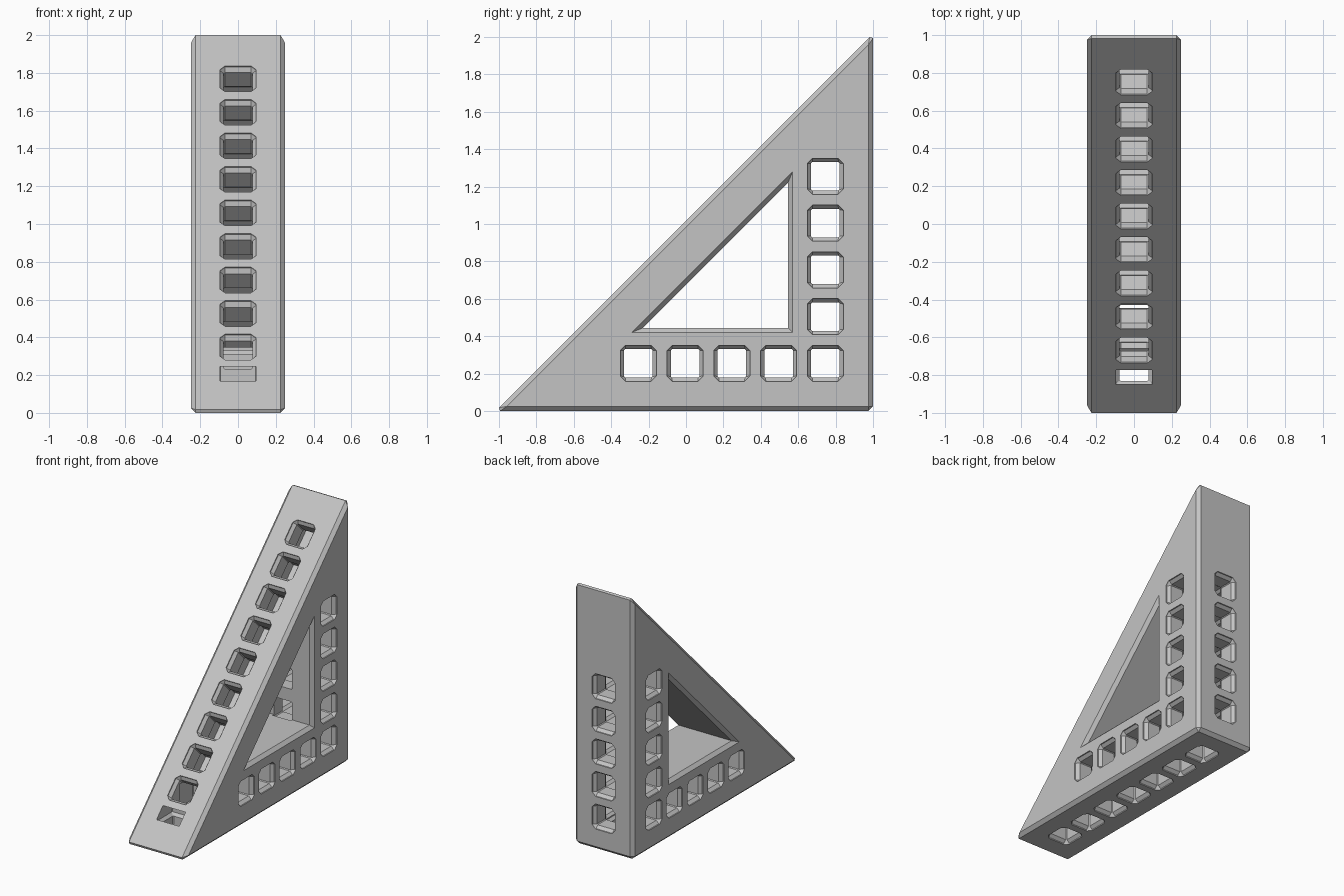
import bpy, bmesh
from mathutils import Vector

cube = bpy.data.objects.get("Cube")
if cube:
    bpy.data.objects.remove(cube)

grey = bpy.data.materials.new("light_grey")
grey.use_nodes = True
colour = (0.55, 0.55, 0.55, 1)
grey.diffuse_color = colour
grey.node_tree.nodes["Principled BSDF"].inputs["Base Color"].default_value = colour


def loft(bm, rings):
    """Skin a closed solid through rings of equal point count."""
    loops = [[bm.verts.new(p) for p in ring] for ring in rings]
    for a, b in zip(loops, loops[1:]):
        n = len(a)
        for i in range(n):
            bm.faces.new((a[i], a[(i + 1) % n], b[(i + 1) % n], b[i]))
    bm.faces.new(loops[0][::-1])
    bm.faces.new(loops[-1])


def finish(bm, name):
    bmesh.ops.recalc_face_normals(bm, faces=bm.faces)
    mesh = bpy.data.meshes.new(name)
    bm.to_mesh(mesh)
    bm.free()
    mesh.materials.append(grey)
    obj = bpy.data.objects.new(name, mesh)
    bpy.context.collection.objects.link(obj)
    return obj


def triangle(x, inset, y0, y1, z0):
    """Right triangle in the side plane, inset evenly on all three edges."""
    a, b = y0 + 2.414 * inset, y1 - inset
    z = z0 + inset
    return [(x, a, z), (x, b, z), (x, b, z + b - a)]


def hole(bm, centre, axis, stations):
    """Square hole with cut corners; stations are (depth, half width, corner)."""
    c, d = Vector(centre), Vector(axis).normalized()
    u = Vector((0, 1, 0)) if abs(d.x) > 0.9 else Vector((1, 0, 0))
    v = d.cross(u)
    rings = []
    for depth, h, k in stations:
        s = h - k
        pts = [(h, -s), (h, s), (s, h), (-s, h), (-h, s), (-h, -s), (-s, -h), (s, -h)]
        rings.append([c + d * depth + u * p + v * q for p, q in pts])
    loft(bm, rings)


MOUTH = [(-0.02, 0.097, 0.028), (0.008, 0.096, 0.028), (0.03, 0.076, 0.006)]


def socket(chamber, end):
    """Flared mouth, narrow throat, then a wider inner chamber."""
    return MOUTH + [(0.135, 0.076, 0.006), (0.155, chamber, 0.003), (end, chamber, 0.003)]


# Triangular body with bevelled edges
bm = bmesh.new()
loft(bm, [triangle(x, 0, -1.018, 1, 0) for x in (-0.25, 0.25)])
bmesh.ops.recalc_face_normals(bm, faces=bm.faces)
bmesh.ops.bevel(bm, geom=bm.edges[:], offset=0.025, segments=1, affect='EDGES')
body = finish(bm, "triangular_bracket")

cutters = []

# Central triangular window with chamfered rims
bm = bmesh.new()
loft(bm, [triangle(x, d, -0.29, 0.57, 0.42)
          for x, d in ((-0.27, -0.02), (-0.225, 0.025), (0.225, 0.025), (0.27, -0.02))])
cutters.append(finish(bm, "window_cutter"))

# Through holes across the two legs
side = socket(0.093, 0.2)[:-1]
through = side + [(0.5 - t, h, k) for t, h, k in reversed(side)]
bm = bmesh.new()
for i in range(5):
    hole(bm, (-0.25, 0.745 - 0.25 * i, 0.255), (1, 0, 0), through)
    if i:
        hole(bm, (-0.25, 0.745, 0.255 + 0.25 * i), (1, 0, 0), through)
cutters.append(finish(bm, "side_hole_cutter"))

# Sockets in the base; the front one breaks out of the slope
bm = bmesh.new()
for i in range(7):
    hole(bm, (0, 0.745 - 0.25 * i, 0), (0, 0, 1), socket(0.096, 0.245 if i == 6 else 0.347))
cutters.append(finish(bm, "base_hole_cutter"))

# Holes in the back, the middle ones reaching the window
bm = bmesh.new()
for i in range(5):
    stations = socket(0.091, 0.33)
    if 0 < i < 4:
        stations += [(0.35, 0.077, 0.006), (0.47, 0.077, 0.006)]
    hole(bm, (0, 1, 0.255 + 0.25 * i), (0, -1, 0), stations)
cutters.append(finish(bm, "back_hole_cutter"))

# Sockets along the slope
bm = bmesh.new()
for i in range(9):
    z = 1.769 - 0.1775 * i
    hole(bm, (0, z - 1.018, z), (0, 1, -1), socket(0.094, 0.2 if i == 0 else 0.238))
cutters.append(finish(bm, "slope_hole_cutter"))

# Cut everything and keep the result
for cutter in cutters:
    cutter.hide_render = True
    mod = body.modifiers.new(cutter.name, 'BOOLEAN')
    mod.operation = 'DIFFERENCE'
    mod.solver = 'EXACT'
    mod.object = cutter
bpy.context.view_layer.update()
result = bpy.data.meshes.new_from_object(body.evaluated_get(bpy.context.evaluated_depsgraph_get()))
body.modifiers.clear()
body.data = result
for cutter in cutters:
    bpy.data.objects.remove(cutter)
